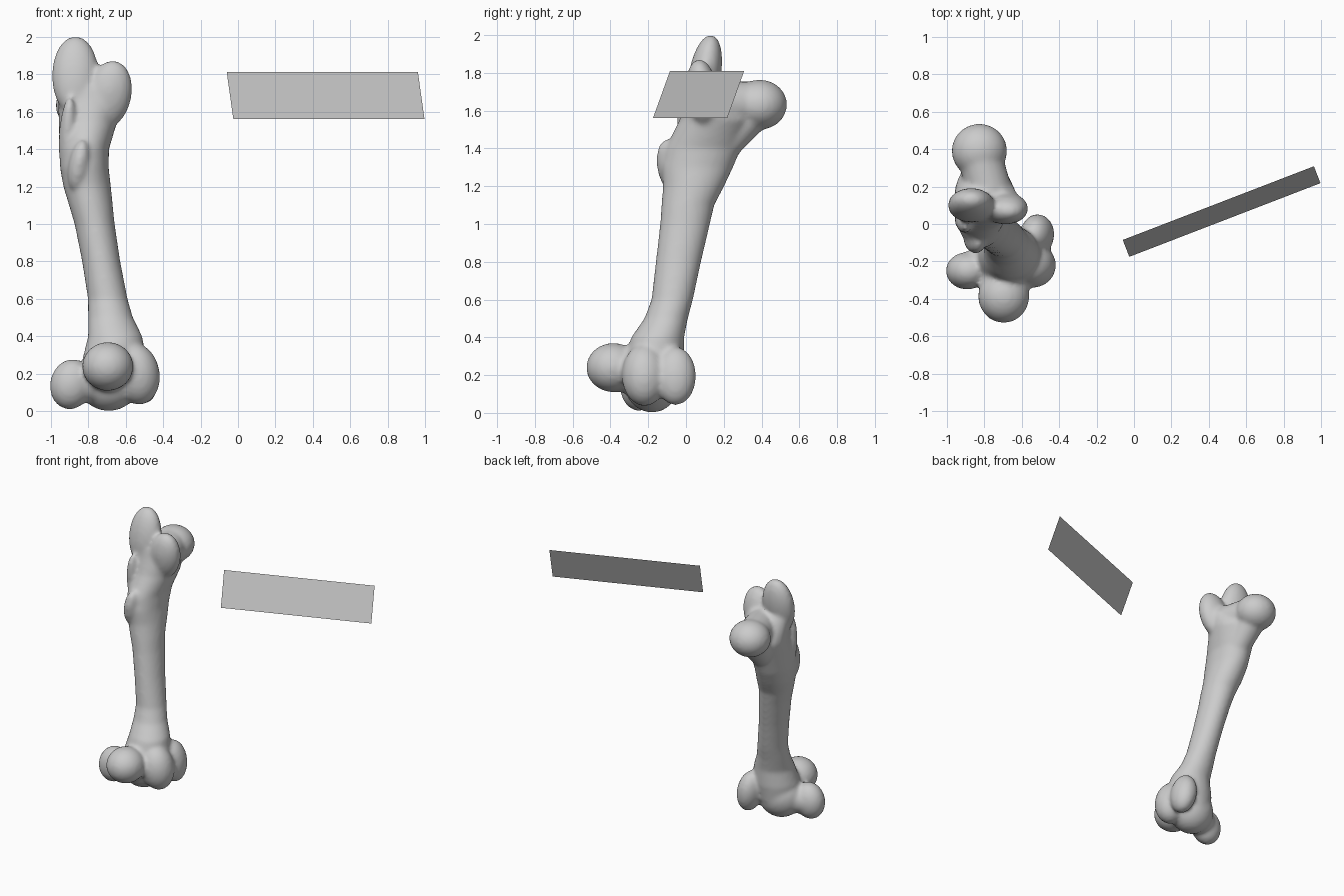
import bpy, bmesh, math
from mathutils import Matrix, Vector

if "Cube" in bpy.data.objects:
    bpy.data.objects.remove(bpy.data.objects["Cube"])

bm = bmesh.new()


def lobe(c, r, tilt=(0, 0, 0)):
    """Ellipsoid lump, tilt in degrees."""
    m = Matrix.Translation(c)
    for angle, axis in zip(tilt, "XYZ"):
        m = m @ Matrix.Rotation(math.radians(angle), 4, axis)
    m = m @ Matrix.Diagonal((*r, 1))
    bmesh.ops.create_uvsphere(bm, u_segments=32, v_segments=20, radius=1, matrix=m)


def loft(sections, n=32):
    """Skin of horizontal ellipses (z, cx, cy, rx, ry), bottom to top."""
    rings = []
    for z, cx, cy, rx, ry in sections:
        rings.append([bm.verts.new((cx + rx * math.cos(2 * math.pi * i / n),
                                    cy + ry * math.sin(2 * math.pi * i / n), z))
                      for i in range(n)])
    for a, b in zip(rings, rings[1:]):
        for i in range(n):
            j = (i + 1) % n
            bm.faces.new((a[i], a[j], b[j], b[i]))
    bm.faces.new(rings[0][::-1])
    bm.faces.new(rings[-1])


def limb(a, b, r1, r2):
    """Tapered round link between two points."""
    a, b = Vector(a), Vector(b)
    d = b - a
    m = Matrix.Translation((a + b) / 2) @ d.to_track_quat('Z', 'Y').to_matrix().to_4x4()
    bmesh.ops.create_cone(bm, cap_ends=True, segments=32, radius1=r1, radius2=r2,
                          depth=d.length, matrix=m)


# shaft
loft([(0.15, -.67, -.17, .15, .14), (0.28, -.66, -.17, .17, .16),
      (0.40, -.655, -.15, .145, .14), (0.50, -.68, -.105, .12, .115),
      (0.60, -.695, -.073, .106, .11), (0.80, -.73, -.04, .102, .12),
      (1.00, -.765, -.005, .107, .132), (1.10, -.785, .01, .117, .14),
      (1.20, -.805, .04, .127, .162), (1.30, -.82, .06, .13, .19),
      (1.40, -.82, .09, .132, .20), (1.55, -.80, .155, .157, .19),
      (1.66, -.79, .13, .17, .13), (1.74, -.80, .11, .16, .09)])

# upper end: tall process, inner process, neck, ball and side crest
lobe((-.868, .10, 1.79), (.125, .085, .215), (-10, 0, 0))
lobe((-.69, .085, 1.69), (.122, .085, .185), (6, 12, 0))
limb((-.76, .12, 1.63), (-.825, .38, 1.64), .125, .115)
lobe((-.825, .39, 1.632), (.148, .145, .132))
limb((-.81, .20, 1.42), (-.825, .36, 1.61), .09, .11)
lobe((-.85, -.085, 1.31), (.055, .07, .14), (8, 10, 0))
lobe((-.91, .02, 1.48), (.045, .06, .2), (10, 4, 0))

# lower end: core and rounded knuckles
lobe((-.69, -.18, .17), (.17, .15, .168))
lobe((-.695, -.385, .24), (.137, .143, .130))
lobe((-.89, -.25, .145), (.113, .10, .135), (0, 12, 0))
lobe((-.54, -.22, .20), (.122, .12, .165), (0, -10, 0))
lobe((-.515, -.055, .195), (.088, .108, .155), (0, -8, 0))
limb((-.70, -.36, .22), (-.68, -.14, .22), .11, .13)
limb((-.87, -.24, .14), (-.68, -.18, .17), .095, .13)

mesh = bpy.data.meshes.new("bone")
bm.to_mesh(mesh)
bm.free()
bone = bpy.data.objects.new("bone", mesh)
bpy.context.collection.objects.link(bone)

# fuse all lumps into one smooth skin
remesh = bone.modifiers.new("fuse", 'REMESH')
remesh.mode = 'VOXEL'
remesh.voxel_size = 0.014
remesh.use_smooth_shade = True
smooth = bone.modifiers.new("soften", 'SMOOTH')
smooth.factor = 0.5
smooth.iterations = 8

# flat tilted label plate, left blank
plate_mesh = bpy.data.meshes.new("label_plate")
plate_mesh.from_pydata([(-.025, -.175, 1.56), (.995, .218, 1.56),
                        (.96, .308, 1.81), (-.06, -.085, 1.81)], [], [(0, 1, 2, 3)])
plate = bpy.data.objects.new("label_plate", plate_mesh)
bpy.context.collection.objects.link(plate)
